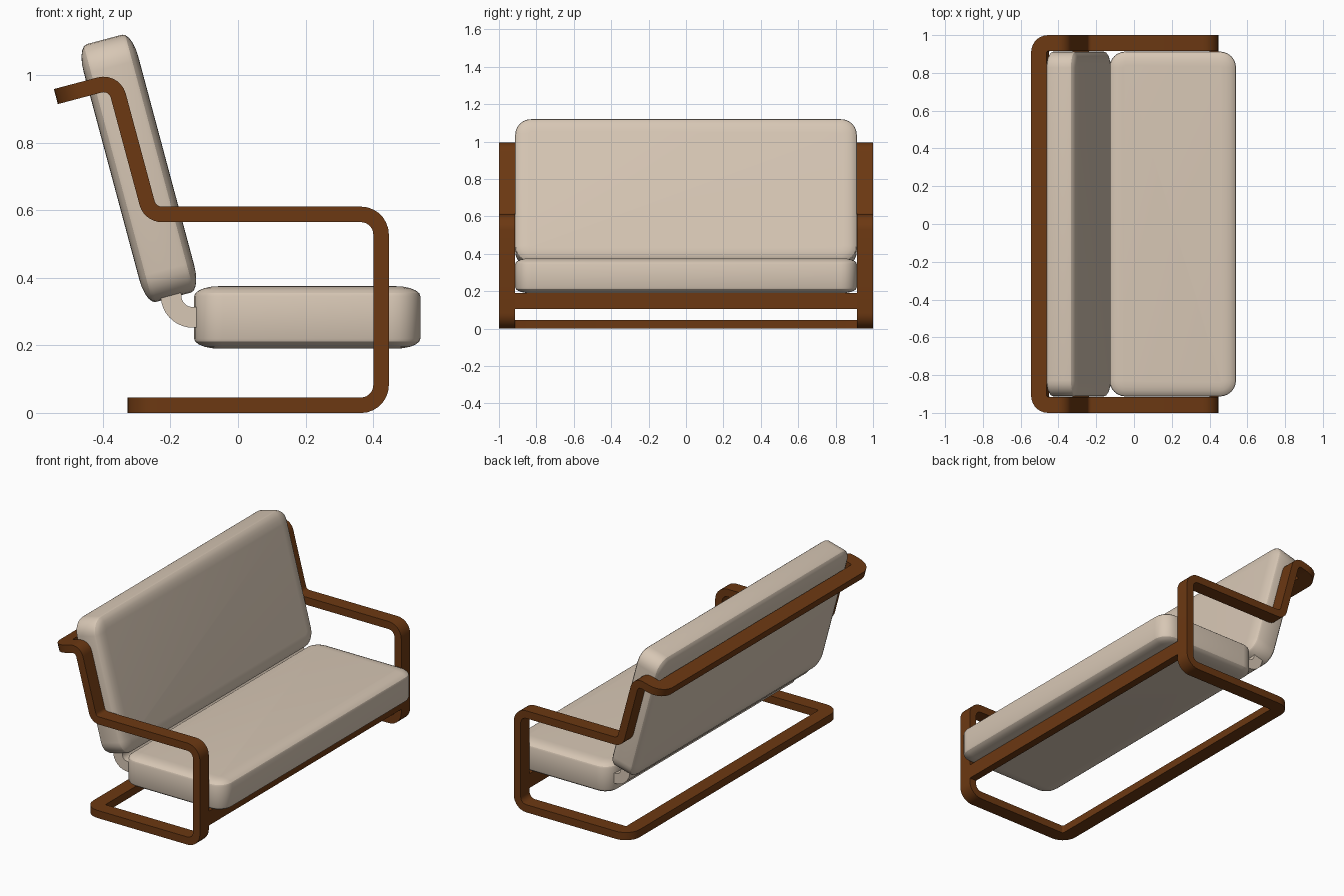
import bpy, bmesh, math
from mathutils import Vector, Matrix

if "Cube" in bpy.data.objects:
    bpy.data.objects.remove(bpy.data.objects["Cube"])


def material(name, rgb):
    m = bpy.data.materials.new(name)
    m.diffuse_color = (*rgb, 1)
    m.use_nodes = True
    m.node_tree.nodes["Principled BSDF"].inputs["Base Color"].default_value = m.diffuse_color
    return m


WOOD = material("brown_wood", (0.15, 0.04, 0.006))
FABRIC = material("beige_fabric", (0.68, 0.57, 0.46))


def finish(name, bm, mat, matrix=Matrix()):
    bmesh.ops.recalc_face_normals(bm, faces=bm.faces)
    me = bpy.data.meshes.new(name)
    bm.to_mesh(me)
    bm.free()
    me.materials.append(mat)
    ob = bpy.data.objects.new(name, me)
    ob.matrix_world = matrix
    bpy.context.collection.objects.link(ob)
    bpy.context.view_layer.objects.active = ob
    ob.select_set(True)
    bpy.ops.object.shade_smooth_by_angle(angle=math.radians(30))
    ob.select_set(False)
    return ob


def bridge(bm, a, b):
    for i in range(len(a)):
        j = (i + 1) % len(a)
        bm.faces.new((a[i], a[j], b[j], b[i]))


def ribbon_loop(name, corners, width, thick, mat, segs=7):
    """Flat bar swept round a closed path; corners are (point, radius)."""
    bm = bmesh.new()
    rings, n, t_old = [], Vector((0, 0, 1)), Vector((0, 1, 0))
    count = len(corners)
    for i, (p, r) in enumerate(corners):
        t0 = (p - corners[i - 1][0]).normalized()
        t1 = (corners[(i + 1) % count][0] - p).normalized()
        turn = t0.angle(t1)
        axis = t0.cross(t1).normalized()
        start = p - t0 * r * math.tan(turn / 2)
        centre = start + axis.cross(t0) * r
        for k in range(segs + 1):
            rot = Matrix.Rotation(turn * k / segs, 3, axis)
            pos, t = centre + rot @ (start - centre), rot @ t0
            n = t_old.rotation_difference(t) @ n
            t_old = t
            w = t.cross(n).normalized()
            rings.append([bm.verts.new(pos + w * a * width / 2 + n * b * thick / 2)
                          for a, b in ((-1, -1), (1, -1), (1, 1), (-1, 1))])
    for i in range(len(rings)):
        bridge(bm, rings[i - 1], rings[i])
    return finish(name, bm, mat)


def cushion(name, sx, sy, sz, matrix, radius=0.085, inset=0.075, crown=0.03):
    """Rounded slab with softly crowned top and bottom."""
    bm = bmesh.new()
    steps = [math.pi / 2 * k / 5 for k in range(6)]
    half = [(inset * (1 - math.cos(a)), sz / 2 - crown + crown * math.sin(a)) for a in steps]
    levels = [(d, -z) for d, z in reversed(half)] + half
    rings = []
    for d, z in levels:
        ring = []
        for q, (ax, ay) in enumerate(((1, 1), (-1, 1), (-1, -1), (1, -1))):
            for k in range(7):
                a = math.pi / 2 * (q + k / 6)
                ring.append(bm.verts.new((ax * (sx / 2 - radius) + (radius - d) * math.cos(a),
                                          ay * (sy / 2 - radius) + (radius - d) * math.sin(a), z)))
        rings.append(ring)
    for a, b in zip(rings, rings[1:]):
        bridge(bm, a, b)
    bm.faces.new(rings[0])
    bm.faces.new(rings[-1])
    return finish(name, bm, FABRIC, matrix)


# Continuous bent frame: base, front legs, arms, back posts and rear rail
Y = 0.9575
side = [(-0.285, 0.0225, 0.05), (0.4235, 0.0225, 0.06), (0.4235, 0.5875, 0.06),
        (-0.26, 0.5875, 0.045), (-0.366, 0.982, 0.045), (-0.498, 0.947, 0.05)]
loop = [(Vector((x, Y, z)), r) for x, z, r in side]
loop += [(Vector((x, -Y, z)), r) for x, z, r in reversed(side)]
ribbon_loop("bent_frame", loop, 0.085, 0.046, WOOD)

# Beam between the front legs, under the seat
bm = bmesh.new()
bmesh.ops.create_cube(bm, size=1, matrix=Matrix.Translation((0.4235, 0, 0.147))
                      @ Matrix.Diagonal((0.046, 1.84, 0.086, 1)))
finish("front_beam", bm, WOOD)

# Cushions
cushion("seat_cushion", 0.67, 1.826, 0.185, Matrix.Translation((0.205, 0, 0.2825)))
cushion("back_cushion", 0.79, 1.826, 0.168,
        Matrix.Translation((-0.2934, 0, 0.7237)) @ Matrix.Rotation(math.radians(75), 4, 'Y'))

# Curved fabric strip joining seat and back
bm = bmesh.new()
arc = [math.radians(175 + 95 * k / 10) for k in range(11)]
profile = [(-0.133 + 0.096 * math.cos(a), 0.348 + 0.096 * math.sin(a)) for a in arc]
profile += [(-0.08, 0.252), (-0.08, 0.313)]
profile += [(-0.133 + 0.035 * math.cos(a), 0.348 + 0.035 * math.sin(a)) for a in reversed(arc)]
profile += [(-0.18, 0.39), (-0.235, 0.39)]
ends = [[bm.verts.new((x, y, z)) for x, z in profile] for y in (-0.86, 0.86)]
bridge(bm, *ends)
for e in ends:
    bm.faces.new(e)
finish("joining_strip", bm, FABRIC)
